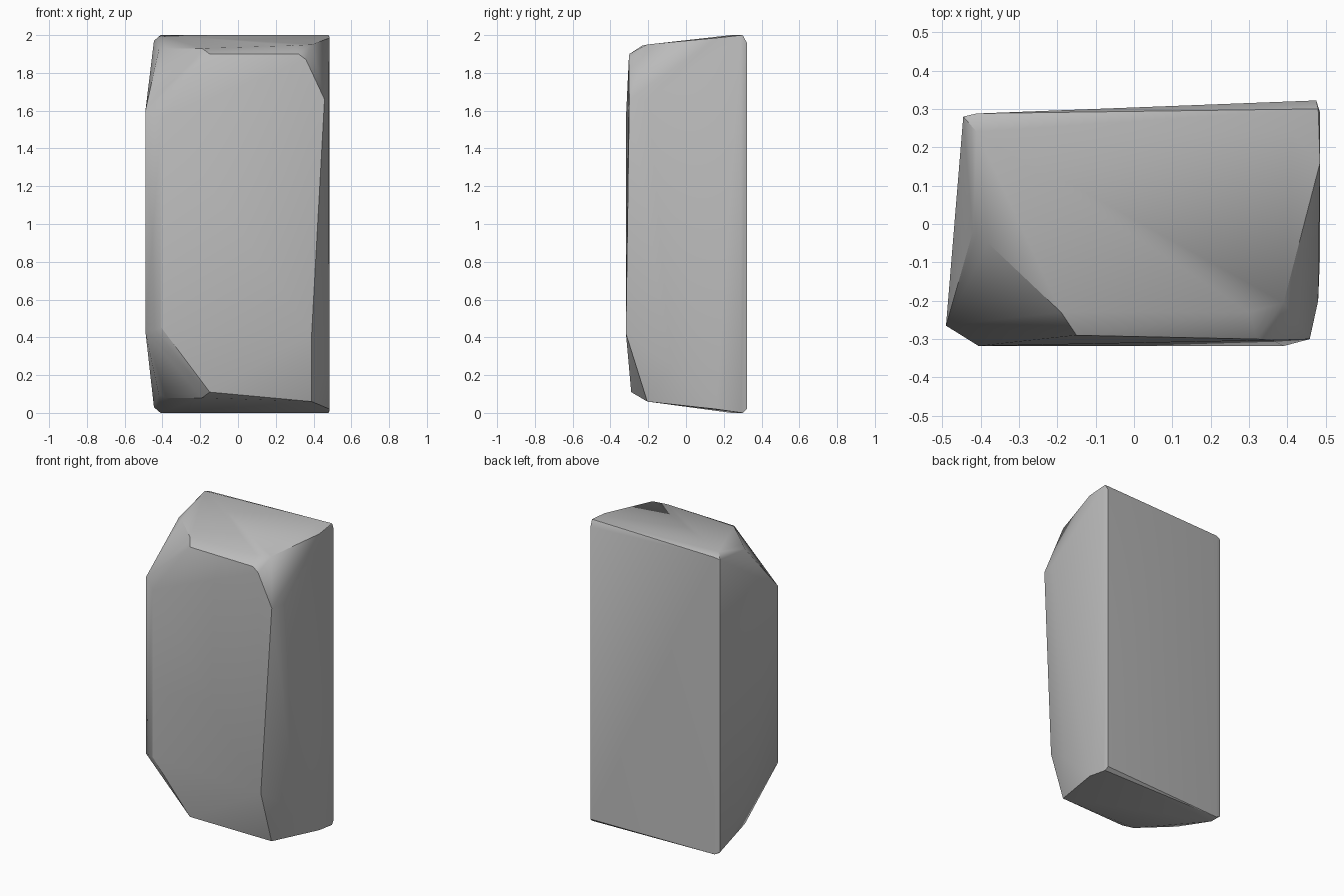
import bpy
import bmesh
import math

# Remove the default cube only
default_cube = bpy.data.objects.get("Cube")
if default_cube:
    bpy.data.objects.remove(default_cube, do_unlink=True)


def make_material(name, colour):
    """Create one flat material visible in viewport and render."""
    material = bpy.data.materials.new(name)
    material.use_nodes = True
    material.diffuse_color = colour
    shader = next(n for n in material.node_tree.nodes if n.type == "BSDF_PRINCIPLED")
    shader.inputs["Base Color"].default_value = colour
    return material


def add_corner(bm, x, y, *heights):
    """Add stone corners at one plan position, in hundredths of a unit."""
    for z in heights:
        bm.verts.new((x / 100, y / 100, z / 100))


stone = bmesh.new()

# Upright corners: rear left, rear right, front left, front right
add_corner(stone, -44.5, 28, 3, 197)
add_corner(stone, -41, 28.8, 1, 198)
add_corner(stone, 47.5, 32.2, 2, 196)
add_corner(stone, 48.5, 29, 1, 199)
add_corner(stone, -49, -26.5, 43, 160)
add_corner(stone, -40.5, -31.8, 45, 156)
add_corner(stone, 39, -31.8, 42)
add_corner(stone, 45.8, -30, 166)

# Flank that leans in towards the front
add_corner(stone, 48, -20, 166)
add_corner(stone, 48.5, -8, 25)
add_corner(stone, 48.5, 16, 2, 198.5)

# Crown: rear ridge, sloping plate and worn front rim
add_corner(stone, -41, 24, 0, 200)
add_corner(stone, 48, 30, 0, 200)
add_corner(stone, 41, 24, 200)
add_corner(stone, -38, -5, 8, 193)
add_corner(stone, -42, -2, 10, 192)
add_corner(stone, -19, -23, 8, 193)
add_corner(stone, 30, -23, 194.5)
add_corner(stone, 39, -20.5, 6, 195)
add_corner(stone, -15, -29, 11, 190)
add_corner(stone, 32, -30, 190)
add_corner(stone, 36, -30.3, 187)

# Wrap the corners in a faceted skin and drop the unused points
result = bmesh.ops.convex_hull(stone, input=list(stone.verts))
loose = [v for v in stone.verts if not v.link_faces]
bmesh.ops.delete(stone, geom=loose, context="VERTS")
bmesh.ops.dissolve_limit(
    stone, angle_limit=math.radians(1), verts=list(stone.verts), edges=list(stone.edges)
)
bmesh.ops.recalc_face_normals(stone, faces=list(stone.faces))

mesh = bpy.data.meshes.new("stone_block")
stone.to_mesh(mesh)
stone.free()
mesh.materials.append(make_material("stone grey", (0.5, 0.5, 0.5, 1)))

block = bpy.data.objects.new("stone_block", mesh)
bpy.context.collection.objects.link(block)

# Soften shallow facets and keep the strong breaks crisp
bpy.ops.object.select_all(action="DESELECT")
block.select_set(True)
bpy.context.view_layer.objects.active = block
bpy.ops.object.shade_smooth_by_angle(angle=math.radians(30))
